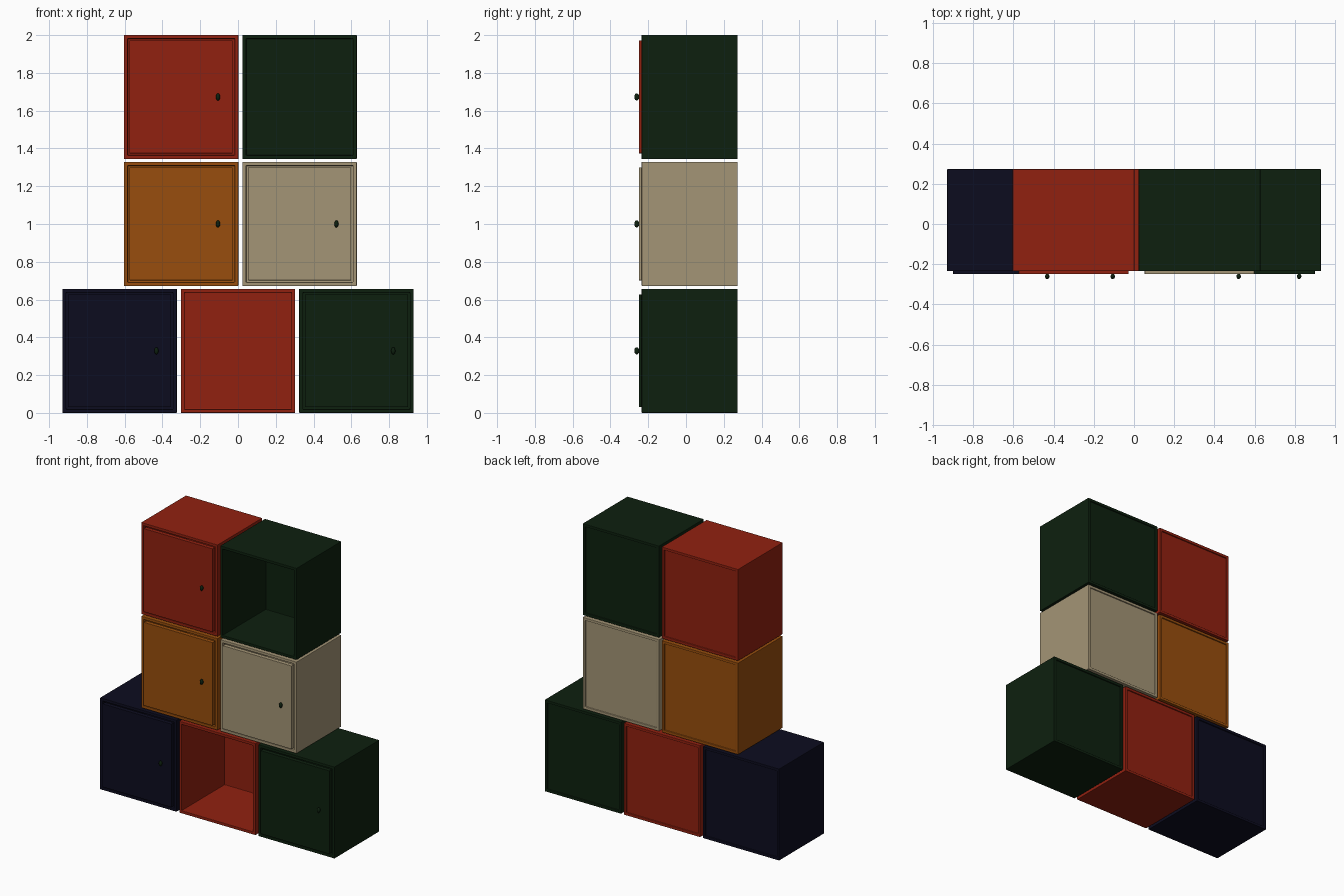
import bpy
import bmesh
from mathutils import Matrix, Vector

cube = bpy.data.objects.get("Cube")
if cube:
    bpy.data.objects.remove(cube, do_unlink=True)

W, H = 0.606, 0.657              # crate width and height
FRONT, BACK = -0.235, 0.273      # crate front and back planes
PITCH_X, PITCH_Z = 0.627, 0.672  # spacing between crates
WALL = 0.028


def material(name, rgb):
    m = bpy.data.materials.new(name)
    m.use_nodes = True
    m.diffuse_color = (*rgb, 1)
    m.node_tree.nodes["Principled BSDF"].inputs["Base Color"].default_value = (*rgb, 1)
    return m


COLOURS = {
    "red": material("red", (0.285, 0.015, 0.005)),
    "orange": material("orange", (0.315, 0.076, 0.004)),
    "beige": material("beige", (0.37, 0.30, 0.18)),
    "green": material("dark green", (0.004, 0.0145, 0.0045)),
    "navy": material("navy", (0.0037, 0.0037, 0.0137)),
}


def finish(bm, name, mat, bevel=0):
    mesh = bpy.data.meshes.new(name)
    bm.to_mesh(mesh)
    bm.free()
    mesh.materials.append(mat)
    obj = bpy.data.objects.new(name, mesh)
    bpy.context.collection.objects.link(obj)
    if bevel:
        mod = obj.modifiers.new("soft_edges", "BEVEL")
        mod.width = bevel
        mod.segments = 2
    return obj


def box(centre, size):
    bm = bmesh.new()
    bmesh.ops.create_cube(bm, size=1, matrix=Matrix.Translation(centre) @ Matrix.Diagonal((*size, 1)))
    return bm


def recess(bm, direction, depth):
    # frame one end of the crate, then push its middle inwards
    bm.faces.ensure_lookup_table()
    bm.normal_update()
    face = max(bm.faces, key=lambda f: f.normal.y * direction)
    bmesh.ops.inset_region(bm, faces=[face], thickness=WALL)
    inner = bmesh.ops.extrude_face_region(bm, geom=[face])
    bmesh.ops.delete(bm, geom=[face], context="FACES_ONLY")
    verts = [g for g in inner["geom"] if isinstance(g, bmesh.types.BMVert)]
    bmesh.ops.translate(bm, verts=verts, vec=(0, -direction * depth, 0))
    bm.normal_update()


def crate(name, x, z, colour, closed):
    mat = COLOURS[colour]
    # open shell with a shallow recessed back panel
    bm = box(Vector((x, (FRONT + BACK) / 2, z)), (W, BACK - FRONT, H))
    recess(bm, 1, 0.008)
    recess(bm, -1, BACK - FRONT - 0.02)
    bmesh.ops.recalc_face_normals(bm, faces=bm.faces)
    finish(bm, name + "_crate", mat, 0.003)
    if not closed:
        return
    # door standing slightly proud of the opening
    gap = 2 * (WALL + 0.002)
    finish(box(Vector((x, -0.235, z)), (W - gap, 0.03, H - gap)), name + "_door", mat, 0.002)
    # oval knob
    bm = bmesh.new()
    bmesh.ops.create_uvsphere(
        bm, u_segments=20, v_segments=12, radius=1,
        matrix=Matrix.Translation((x + 0.195, -0.261, z)) @ Matrix.Diagonal((0.011, 0.013, 0.019, 1)))
    for f in bm.faces:
        f.smooth = True
    finish(bm, name + "_knob", COLOURS["green"])


# rows from the ground up: first crate centre, then name, colour, closed
ROWS = [
    (-PITCH_X, [("bottom_right", "navy", True), ("bottom_middle", "red", False), ("bottom_left", "green", True)]),
    (-0.301, [("middle_right", "orange", True), ("middle_left", "beige", True)]),
    (-0.301, [("top_right", "red", True), ("top_left", "green", False)]),
]
for row, (start, crates) in enumerate(ROWS):
    for col, (name, colour, closed) in enumerate(crates):
        crate(name, start + col * PITCH_X, H / 2 + row * PITCH_Z, colour, closed)
